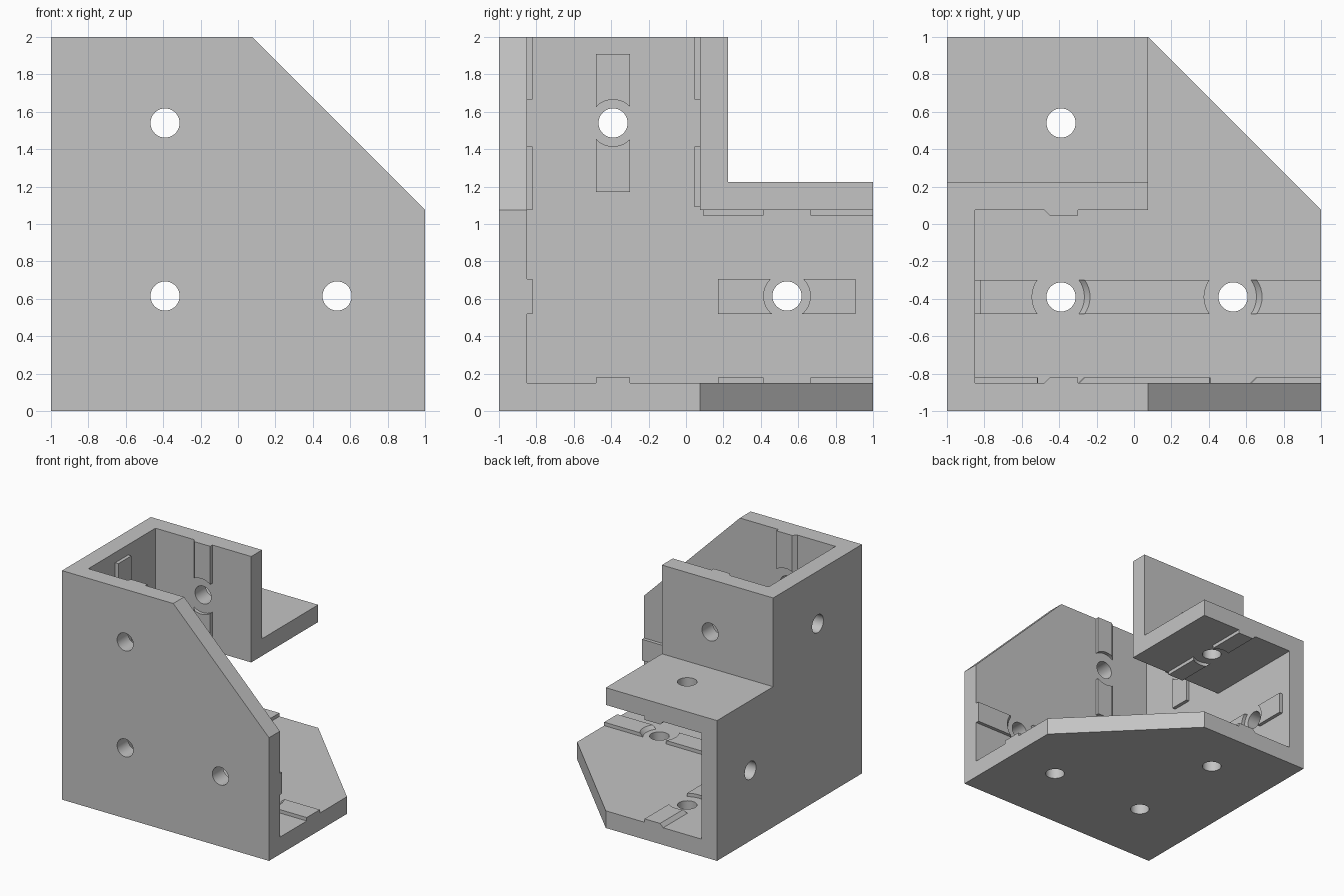
import bpy, bmesh, math

cube = bpy.data.objects.get("Cube")
if cube:
    bpy.data.objects.remove(cube, do_unlink=True)

WALL = 0.15           # plate thickness
IN = -1 + WALL        # inner face of front and side plates
ARM = 0.075           # inner limit of each arm
OUT = ARM + WALL      # outer limit of each arm
KEY = 0.03            # height of raised keys
NEAR, FAR = -0.39, 0.54   # bolt positions along x and y
LOW, HIGH = 0.615, 1.54   # bolt positions along z
K0, K1 = -0.48, -0.30     # key width limits in x and y


def place(axis, a, b, t):
    return {"x": (t, a, b), "y": (a, t, b), "z": (a, b, t)}[axis]


def solid(rings):
    """Closed solid between two matching rings of points."""
    bm = bmesh.new()
    low, high = [[bm.verts.new(p) for p in ring] for ring in rings]
    bm.faces.new(low)
    bm.faces.new(high)
    n = len(low)
    for i in range(n):
        j = (i + 1) % n
        bm.faces.new((low[i], low[j], high[j], high[i]))
    bmesh.ops.recalc_face_normals(bm, faces=bm.faces[:])
    me = bpy.data.meshes.new("part")
    bm.to_mesh(me)
    bm.free()
    ob = bpy.data.objects.new("part", me)
    bpy.context.collection.objects.link(ob)
    return ob


def prism(axis, pts, lo, hi):
    return solid([[place(axis, a, b, t) for a, b in pts] for t in (lo, hi)])


def rect(a0, a1, b0, b1):
    return [(a0, b0), (a1, b0), (a1, b1), (a0, b1)]


def circle(a, b, r, n=40):
    return [(a + r * math.cos(math.tau * i / n), b + r * math.sin(math.tau * i / n))
            for i in range(n)]


def ramped_clearance(axis, a, b, surface, r=0.155):
    """Round clearance whose +x side slopes outward with height."""
    rings = []
    for d in (-0.03, 0.06):
        rings.append([place(axis, max(a, p + d - KEY) if p > a + 0.01 else p, q, surface + d)
                      for p, q in circle(a, b, r)])
    return solid(rings)


def combine(base, other, operation):
    mod = base.modifiers.new("combine", "BOOLEAN")
    mod.operation = operation
    mod.solver = "EXACT"
    mod.object = other
    deps = bpy.context.evaluated_depsgraph_get()
    me = bpy.data.meshes.new_from_object(base.evaluated_get(deps))
    base.modifiers.clear()
    base.data = me
    bpy.data.objects.remove(other, do_unlink=True)


# side plate, L shaped
bracket = prism("x", [(-1, 0), (1, 0), (1, 1 + OUT), (OUT, 1 + OUT), (OUT, 2), (-1, 2)], -1, IN)
bracket.name = "corner_bracket"

plates = [
    # front plate and base plate with a cut corner
    prism("y", [(-1, 0), (1, 0), (1, 1 + ARM), (ARM, 2), (-1, 2)], -1, IN),
    prism("z", [(-1, -1), (1, -1), (1, ARM), (ARM, 1), (-1, 1)], 0, WALL),
    # back plate of the upright arm joined to the shelf of the rear arm
    prism("x", [(ARM, 1 + ARM), (1, 1 + ARM), (1, 1 + OUT), (OUT, 1 + OUT), (OUT, 2), (ARM, 2)],
          -1, ARM),
]
for plate in plates:
    combine(bracket, plate, "UNION")


def chamfered_key(surface, inward):
    """Key section with a sloped -x side, sunk slightly into its plate."""
    top, root = surface + inward * KEY, surface - inward * 0.02
    return [(K0, root), (K0, surface), (K0 + KEY, top), (K1, top), (K1, root)]


keys = [
    # keys along the x arm on base plate and front plate
    (prism("x", rect(K0, K1, WALL - 0.02, WALL + KEY), IN - 0.02, 1),
     [ramped_clearance("z", x, NEAR, WALL) for x in (NEAR, 0.53)]),
    (prism("x", rect(IN - 0.02, IN + KEY, 0.52, 0.705), IN - 0.02, 1),
     [ramped_clearance("y", x, LOW, IN) for x in (NEAR, 0.53)]),
    # upright arm: front plate and back plate
    (prism("z", chamfered_key(IN, 1), 1 + ARM, 2),
     [prism("y", circle(NEAR, HIGH, 0.155), -1, -0.7)]),
    (prism("z", chamfered_key(ARM, -1), 1.09, 2),
     [prism("y", circle(NEAR, HIGH, 0.155), 0, 0.2)]),
    # rear arm: base plate and shelf underside
    (prism("y", chamfered_key(WALL, 1), 0.17, 1),
     [prism("z", circle(NEAR, FAR, 0.155), 0, 0.3)]),
    (prism("y", chamfered_key(1 + ARM, -1), 0.09, 1),
     [prism("z", circle(NEAR, FAR, 0.155), 1, 1.2)]),
    # short keys on the side plate
    (prism("x", rect(K0, K1, 1.17, 1.91), IN - 0.02, IN + KEY),
     [prism("x", circle(NEAR, HIGH, 0.125), -1, -0.7)]),
    (prism("x", rect(0.17, 0.905, 0.52, 0.705), IN - 0.02, IN + KEY),
     [prism("x", circle(FAR, LOW, 0.125), -1, -0.7)]),
]
for key, clearances in keys:
    for clearance in clearances:
        combine(key, clearance, "DIFFERENCE")
    combine(bracket, key, "UNION")

# bolt holes
holes = [
    ("y", NEAR, HIGH, -1.1, 0.4), ("y", NEAR, LOW, -1.1, -0.7), ("y", 0.53, LOW, -1.1, -0.7),
    ("z", NEAR, FAR, -0.1, 1.4), ("z", NEAR, NEAR, -0.1, 0.3), ("z", 0.53, NEAR, -0.1, 0.3),
    ("x", NEAR, HIGH, -1.1, -0.7), ("x", FAR, LOW, -1.1, -0.7),
]
for axis, a, b, lo, hi in holes:
    combine(bracket, prism(axis, circle(a, b, 0.078), lo, hi), "DIFFERENCE")

# single grey material
grey = bpy.data.materials.new("light_grey")
grey.use_nodes = True
colour = (0.55, 0.55, 0.55, 1)
grey.diffuse_color = colour
grey.node_tree.nodes["Principled BSDF"].inputs["Base Color"].default_value = colour
bracket.data.materials.clear()
bracket.data.materials.append(grey)

bpy.ops.object.select_all(action="DESELECT")
bracket.select_set(True)
bpy.context.view_layer.objects.active = bracket
bpy.ops.object.shade_smooth_by_angle(angle=math.radians(30))
